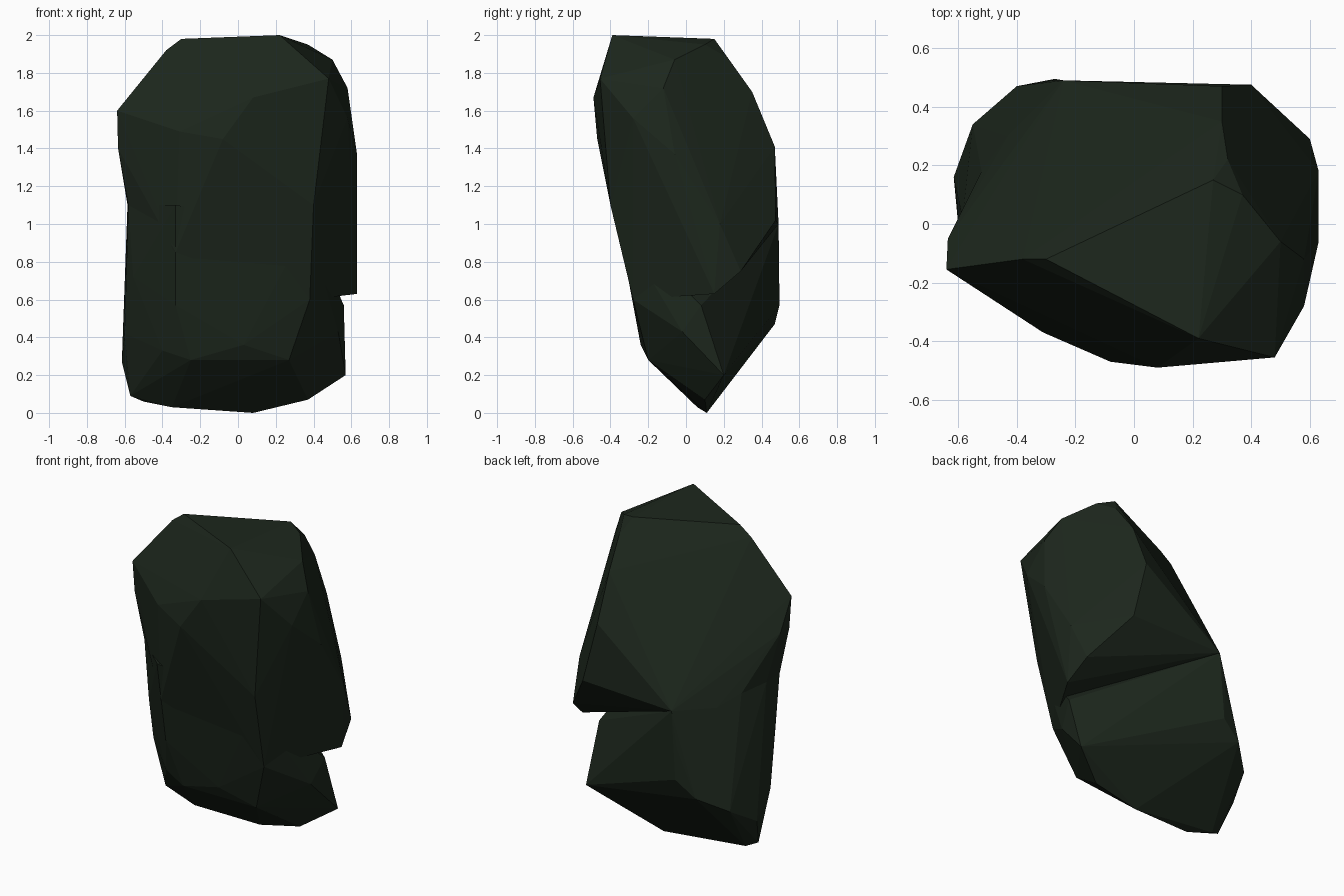
import bpy
import bmesh

# Remove the default object
default = bpy.data.objects.get("Cube")
if default:
    bpy.data.objects.remove(default, do_unlink=True)


def make_material(name, colour):
    material = bpy.data.materials.new(name)
    material.use_nodes = True
    material.diffuse_color = colour
    shader = next(n for n in material.node_tree.nodes if n.type == "BSDF_PRINCIPLED")
    shader.inputs["Base Color"].default_value = colour
    shader.inputs["Roughness"].default_value = 0.9
    return material


def make_chunk(name, *corner_groups):
    """Wrap a faceted convex chunk of stone around groups of corners."""
    bm = bmesh.new()
    for group in corner_groups:
        for corner in group:
            bm.verts.new(corner)
    hull = bmesh.ops.convex_hull(bm, input=bm.verts[:])
    inside = hull["geom_interior"] + hull["geom_unused"]
    loose = {item for item in inside if isinstance(item, bmesh.types.BMVert)}
    bmesh.ops.delete(bm, geom=list(loose), context="VERTS")
    bmesh.ops.recalc_face_normals(bm, faces=bm.faces[:])
    mesh = bpy.data.meshes.new(name)
    bm.to_mesh(mesh)
    bm.free()
    chunk = bpy.data.objects.new(name, mesh)
    bpy.context.scene.collection.objects.link(chunk)
    mesh.materials.append(stone)
    return chunk


def merge_chunks(target, other):
    """Fuse one chunk into another as a single closed surface."""
    union = target.modifiers.new("fuse", "BOOLEAN")
    union.operation = "UNION"
    union.solver = "EXACT"
    union.object = other
    bpy.context.view_layer.objects.active = target
    bpy.ops.object.modifier_apply(modifier=union.name)
    bpy.data.objects.remove(other, do_unlink=True)


stone = make_material("dark green stone", (0.012, 0.02, 0.012, 1.0))

# Upper chunk: small tilted plateau and the shoulders around it
crown = [
    (.22, -.39, 2), (.27, .15, 1.98), (-.3, -.12, 1.98),
    (.37, .1, 1.95), (.5, -.06, 1.87), (-.38, -.12, 1.92),
    (.58, -.12, 1.72), (.48, -.455, 1.77), (.32, .22, 1.88),
    (.3, .35, 1.7),
]
# Upper chunk: leaning front face
brow = [
    (.34, -.46, 1.75), (.08, -.49, 1.67), (-.08, -.47, 1.45),
    (-.31, -.37, 1.49), (-.64, -.155, 1.6), (-.635, -.14, 1.4),
    (.4, -.4, 1.1), (.38, -.28, .6), (-.33, -.31, .85),
]
# Upper chunk: sides, broad sloping back and the overhanging lower edge
flank = [
    (.58, -.28, 1.56), (.63, -.06, 1.37), (.63, .18, 1), (.63, .15, .63),
    (.6, .29, .75), (.4, .475, 1.02), (.3, .47, 1.41), (-.24, .49, 1),
    (-.43, .3, 1), (-.52, .18, 1.07), (-.635, -.05, 1.4),
    (-.58, -.12, 1.1), (-.585, .02, 1.1),
]

# Lower chunk: waist running up inside the upper chunk, recessed at one side
waist = [
    (.37, -.36, 1), (.38, -.28, .6), (-.33, -.35, 1.1), (-.33, -.26, .57),
    (-.58, -.12, 1.1), (-.585, .02, 1.1), (-.555, -.11, .72),
    (.56, .08, .57), (.53, -.02, .43), (.27, .18, .6), (.1, .32, .72),
    (-.24, .49, 1), (-.28, .49, .77), (-.43, .3, 1), (-.52, .18, 1.07),
]
# Lower chunk: foot with bevelled front and wedge-shaped underside
foot = [
    (-.27, .495, .57), (-.4, .47, .47), (-.55, .34, .38), (-.615, .16, .27),
    (-.57, .08, .09), (-.5, .11, .06), (-.35, .06, .03), (.08, .11, 0),
    (.37, .1, .07), (.57, .2, .2), (-.25, -.2, .28), (.03, -.24, .36),
    (.27, -.2, .28), (-.11, -.09, .2), (-.4, -.16, .33), (-.6, 0, .42),
]

rock = make_chunk("rock", crown, brow, flank)
rock_foot = make_chunk("rock_foot", waist, foot)
merge_chunks(rock, rock_foot)

# Keep the facets crisp
for face in rock.data.polygons:
    face.use_smooth = False
